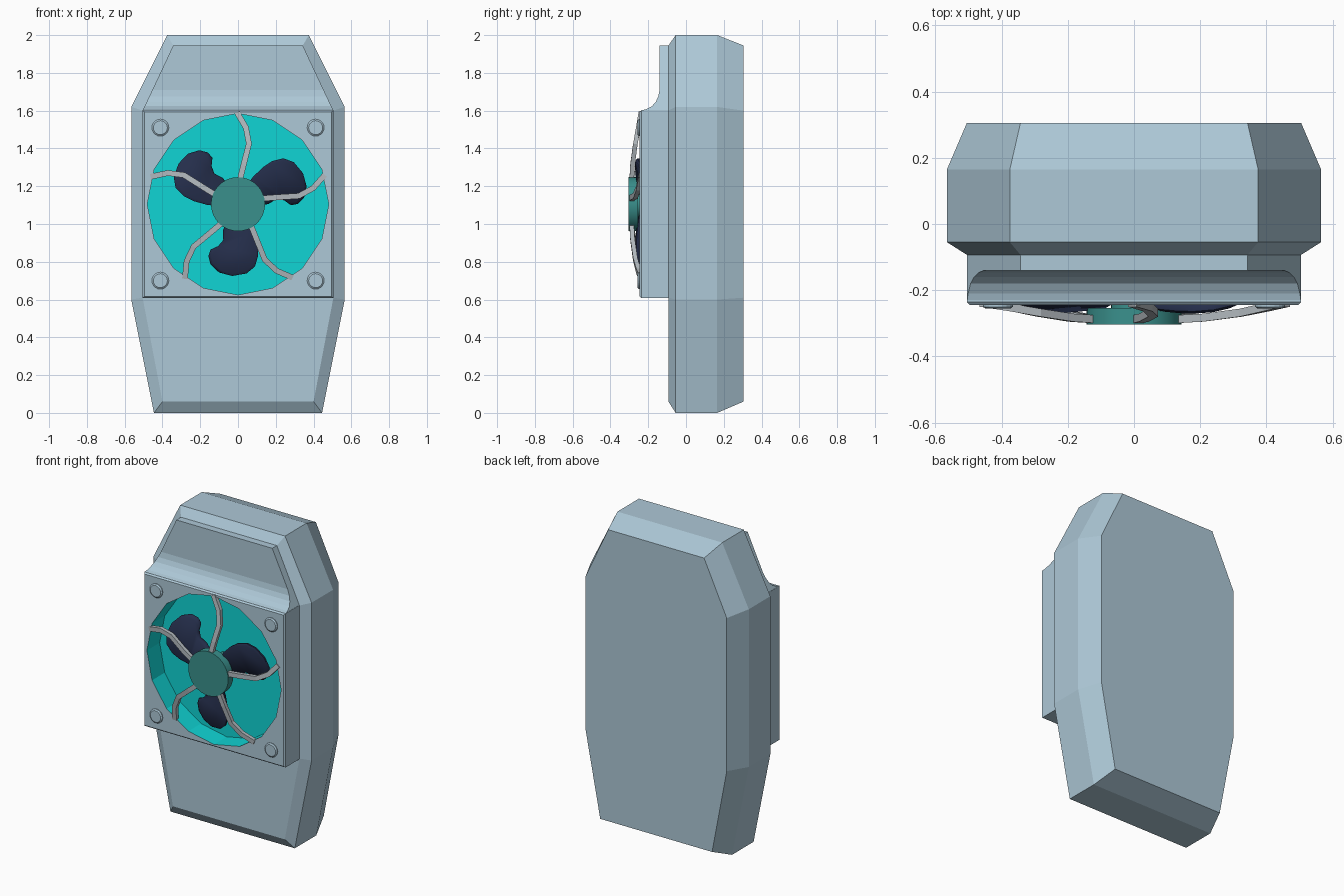
import bpy, bmesh, math
from mathutils import Matrix, Vector

if "Cube" in bpy.data.objects:
    bpy.data.objects.remove(bpy.data.objects["Cube"])

def material(name, rgb):
    m = bpy.data.materials.new(name)
    m.diffuse_color = (*rgb, 1)
    m.use_nodes = True
    m.node_tree.nodes["Principled BSDF"].inputs["Base Color"].default_value = m.diffuse_color
    return m

SHELL = material("pale blue grey", (0.42, 0.58, 0.68))
CYAN = material("bright cyan", (0.005, 0.66, 0.66))
TEAL = material("dark teal", (0.042, 0.28, 0.265))
NAVY = material("navy", (0.018, 0.027, 0.07))
GREY = material("light grey", (0.44, 0.48, 0.51))
CZ = 1.105  # height of the fan axis


def loft(name, rings, mats, ring_mat=None, caps=(True, True)):
    """Join equal-length closed rings with quads and cap the ends."""
    bm = bmesh.new()
    vs = [[bm.verts.new(p) for p in r] for r in rings]
    n = len(vs[0])
    for k in range(len(vs) - 1):
        for i in range(n):
            j = (i + 1) % n
            f = bm.faces.new((vs[k][i], vs[k][j], vs[k + 1][j], vs[k + 1][i]))
            f.material_index = ring_mat[k] if ring_mat else 0
    if caps[0]:
        bm.faces.new(vs[0])
    if caps[1]:
        bm.faces.new(vs[-1]).material_index = ring_mat[-1] if ring_mat else 0
    bmesh.ops.recalc_face_normals(bm, faces=bm.faces)
    me = bpy.data.meshes.new(name)
    bm.to_mesh(me)
    bm.free()
    for m in mats:
        me.materials.append(m)
    ob = bpy.data.objects.new(name, me)
    bpy.context.collection.objects.link(ob)
    return ob


def circle(r, y, n, x=0, z=CZ):
    return [(x + r * math.sin(2 * math.pi * i / n), y,
             z + r * math.cos(2 * math.pi * i / n)) for i in range(n)]


def square(hx, hz, y, n=16):
    """Square ring whose points line up with those of an n-sided circle."""
    out = []
    for i in range(n):
        a = 2 * math.pi * i / n
        s, c = math.sin(a), math.cos(a)
        k = max(abs(s), abs(c))
        out.append((hx * s / k, y, CZ + hz * c / k))
    return out


def spin(p, a):
    """Turn a fan-plane point about the fan axis and lift it to fan height."""
    q = Matrix.Rotation(a, 3, 'Y') @ Vector(p)
    return (q.x, q.y, q.z + CZ)


def smooth(ob, angle=40):
    bpy.ops.object.select_all(action='DESELECT')
    ob.select_set(True)
    bpy.context.view_layer.objects.active = ob
    bpy.ops.object.shade_smooth_by_angle(angle=math.radians(angle))


# Main body: eight-sided outline, chamfered front and back
def outline(half, y):
    return [(x, y, z) for x, z in half] + [(-x, y, z) for x, z in reversed(half)]

outer = [(0.445, 0), (0.565, 0.6), (0.565, 1.62), (0.375, 2.0)]
inner = [(0.40, 0.06), (0.505, 0.61), (0.505, 1.6), (0.343, 1.945)]
loft("body", [outline(inner, -0.093), outline(outer, -0.055),
              outline(outer, 0.165), outline(inner, 0.305)], [SHELL])

# Hood above the fan: a curved slope that narrows to the top
slope = [(-0.235, 1.601), (-0.21, 1.608), (-0.18, 1.624), (-0.16, 1.647),
         (-0.147, 1.675), (-0.14, 1.71), (-0.14, 1.945)]
rings = []
for y, z in slope:
    w = 0.505 - (z - 1.6) * 0.162 / 0.345
    rings.append([(w, y, z), (-w, y, z), (-w, -0.085, z), (w, -0.085, z)])
loft("fan_hood", rings, [SHELL])

# Fan housing with a sixteen-sided cyan well
loft("fan_housing",
     [square(0.505, 0.4975, -0.085), square(0.505, 0.4975, -0.235),
      square(0.496, 0.489, -0.245), circle(0.48, -0.245, 16),
      circle(0.48, -0.115, 16)],
     [SHELL, CYAN], [0, 0, 0, 1, 1])

# Corner bolts
for sx in (-1, 1):
    for z in (0.70, 1.51):
        loft("corner_bolt", [circle(0.045, -0.24, 20, sx * 0.411, z),
                             circle(0.045, -0.25, 20, sx * 0.411, z),
                             circle(0.037, -0.256, 20, sx * 0.411, z)], [SHELL])

# Hub and shaft
smooth(loft("fan_hub", [circle(0.143, -0.254, 32), circle(0.143, -0.304, 32)], [TEAL]))
smooth(loft("fan_shaft", [circle(0.07, -0.112, 24), circle(0.07, -0.256, 24)], [TEAL]))

# Three pitched kidney-shaped blades
blade = [(0.05, -0.06), (0.085, -0.14), (0.103, -0.21), (0.107, -0.27),
         (0.09, -0.33), (0.045, -0.367), (-0.03, -0.38), (-0.10, -0.362),
         (-0.145, -0.32), (-0.157, -0.275), (-0.145, -0.24), (-0.105, -0.222),
         (-0.078, -0.19), (-0.08, -0.14), (-0.05, -0.06)]

def blade_ring(scale, dy, a):
    pts = []
    for x, z in blade:
        x, z = -0.015 + (x + 0.015) * scale, -0.25 + (z + 0.25) * scale
        pts.append(spin((x, -0.23 - 0.28 * x + dy, z), a))
    return pts

for i in range(3):
    a = -i * 2 * math.pi / 3
    smooth(loft("fan_blade", [blade_ring(s, dy, a) for s, dy in
                ((0.9, 0.018), (1, 0.008), (1, -0.004), (0.9, -0.014))], [NAVY]), 50)

# Five bent guard spokes from the rim to the hub
path = [(-0.005, -0.238, 0.485), (0.042, -0.252, 0.405), (0.058, -0.268, 0.32),
        (0.03, -0.283, 0.21), (0.008, -0.288, 0.12)]
for i in range(5):
    rings = []
    for k, p in enumerate(path):
        d = Vector(path[min(k + 1, 4)]) - Vector(path[max(k - 1, 0)])
        side = Vector((d.z, 0, -d.x)).normalized() * 0.015
        up = Vector((0, 0.012, 0))
        rings.append([spin(Vector(p) + s * side + t * up, i * math.tau / 5)
                      for s, t in ((1, 1), (1, -1), (-1, -1), (-1, 1))])
    loft("guard_spoke", rings, [GREY])
